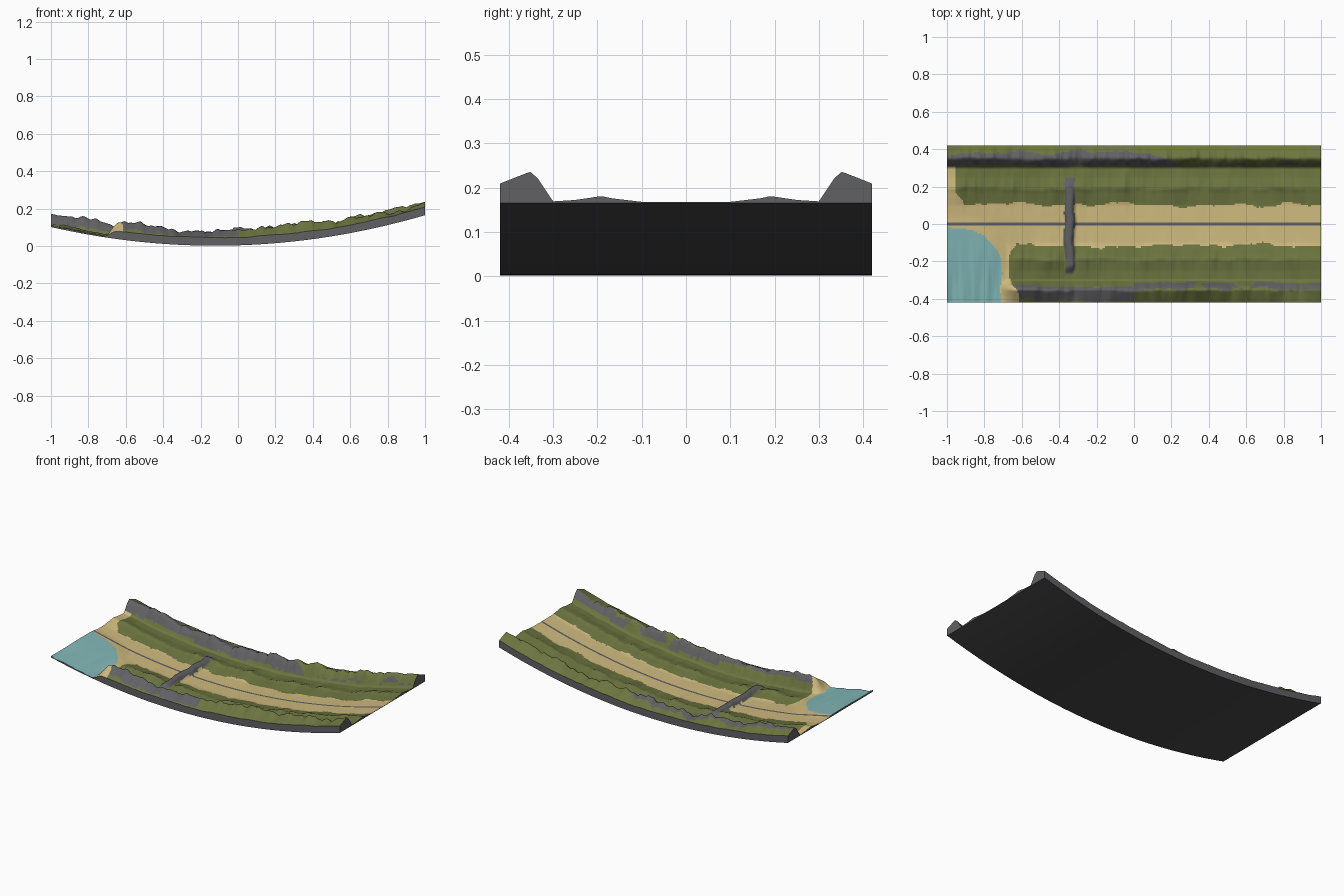
import bpy, bmesh
from mathutils import Vector, noise

if "Cube" in bpy.data.objects:
    bpy.data.objects.remove(bpy.data.objects["Cube"])

NX, NY, HALF = 260, 48, 0.42


def material(name, rgb):
    m = bpy.data.materials.new(name)
    m.diffuse_color = (*rgb, 1)
    m.use_nodes = True
    m.node_tree.nodes["Principled BSDF"].inputs["Base Color"].default_value = m.diffuse_color
    return m


SAND, GRASS, ROCK, WATER = range(4)
ground_mats = [material("sand", (0.62, 0.49, 0.21)), material("grass", (0.15, 0.175, 0.05)),
               material("rock", (0.12, 0.12, 0.13)), material("water", (0.225, 0.47, 0.47))]
hull_mats = [ground_mats[ROCK], material("dark underside", (0.065, 0.065, 0.067))]


def n(x, y, sx, sy, seed):
    return noise.noise(Vector((x * sx, y * sy, seed + 0.37)))


def folds(x, y, seed):
    # rough folds running across the valley
    return n(x, y, 7, 1.5, seed) + 0.6 * n(x, y, 19, 3, seed + 50) + 0.35 * n(x, y, 45, 4, seed + 90)


def lerp_profile(pts, t):
    for (a, za), (b, zb) in zip(pts, pts[1:]):
        if t <= b:
            return za + (zb - za) * (t - a) / (b - a)
    return pts[-1][1]


def smooth(a, b, t):
    t = max(0, min(1, (t - a) / (b - a)))
    return t * t * (3 - 2 * t)


def bottom(x):
    return 0.1295 * (x + 0.122) ** 2 + 0.002


def lake_distance(x, y):
    # below 1 inside the lake
    return (abs((x + 1) / 0.295) ** 2.8 + abs((y + 0.33) / 0.31) ** 2.8) ** (1 / 2.8)


def bar_offset(x, y):
    return abs(x + 0.345 - 0.012 * n(0, y, 0, 14, 4))


def thickness(x, y):
    a, s = abs(y), (1 if y > 0 else -1)
    fade = min(1, (1 - abs(x)) / 0.10)
    crest = 0.071 + fade * (0.013 + 0.030 * folds(x, y, 3 * s))
    hill = 0.016 + fade * (0.007 + 0.016 * folds(x, y, 9 * s))
    # half cross-section of the valley: floor, low hill, dip, cliff, outer edge
    shift = 0.012 * fade * n(x, 0, 14, 0, 60 * s)
    h = lerp_profile([(0, 0.002), (0.10, 0.003), (0.17 + shift, hill * 0.7), (0.19 + shift, hill),
                      (0.25, hill * 0.45), (0.30, 0.004 + 0.004 * fade),
                      (0.335 + shift * 0.6, crest * 0.8), (0.352 + shift * 0.6, crest),
                      (0.42, 0.044)], a)
    h += 0.004 * fade * folds(x, y, 7) * smooth(0.01, 0.10, a)
    # lake flattens the front left corner
    k = smooth(0.95, 1.25, lake_distance(x, y))
    ripple = 0.011 + 0.011 * folds(x, y, 11) * smooth(0.03, 0.3, a)
    h = h * k + ripple * (1 - k)
    # rock bar across the valley
    bar = (1 - smooth(0.012, 0.036, bar_offset(x, y))) * (1 - smooth(0.21, 0.27, abs(y + 0.01)))
    return max(h, 0.002 + bar * 0.032)


def zone(x, y):
    a = abs(y)
    seed = 20 if y > 0 else 33
    wob = 0.024 * n(x, 0, 6, 0, seed) + 0.012 * n(x, 0, 18, 0, seed + 1) + 0.004 * n(x, y, 60, 60, 5)
    if bar_offset(x, y) < 0.025 + 0.006 * n(x, y, 0, 25, 2) and -0.265 < y < 0.245:
        return ROCK
    if lake_distance(x, y) < 1 + 0.03 * n(x, y, 12, 12, 1):
        return WATER
    if a < 0.007:
        return ROCK
    round_end = 1 - smooth(0.10, 0.17, a)
    if y > 0:
        if a < 0.103 + wob:
            return SAND
        wide = smooth(0.3, 0.05, x) if x > 0.3 else 1 - smooth(0.05, 0.3, x)
        top = 0.318 + 0.058 * wide + 0.02 * max(0, 1 - abs(x + 0.28) / 0.15)
        if 0.312 + wob * 0.4 < a < top + wob:
            return ROCK
        return SAND if x < -0.95 + 0.04 * round_end + wob * 0.5 and a < 0.31 else GRASS
    shore = -0.665 + 0.04 * round_end + 0.05 * smooth(0.28, 0.38, a) + wob * 0.3
    if a < 0.115 + wob or x < shore:
        return SAND
    lo, hi = (0.33, 0.405) if x < 0 else (0.315, 0.35)
    if lo + wob * 0.6 < a < hi + wob and not (x > 0 and n(x, y, 9, 9, 40) > 0.15):
        return ROCK
    return GRASS


def make_object(name, bm, mats):
    me = bpy.data.meshes.new(name)
    bm.to_mesh(me)
    bm.free()
    for m in mats:
        me.materials.append(m)
    ob = bpy.data.objects.new(name, me)
    bpy.context.collection.objects.link(ob)


def top(x, y):
    return bottom(x) + thickness(x, y)


# grid lines, with one narrow strip along the centre line
xs = [-1 + 2 * i / NX for i in range(NX + 1)]
side = [0.007 + (HALF - 0.007) * j / NY for j in range(NY + 1)]
ys = [-v for v in reversed(side)] + side

# valley ground: one grid, coloured by zone
bm = bmesh.new()
grid = [[bm.verts.new((x, y, top(x, y))) for y in ys] for x in xs]
for i in range(NX):
    for j in range(len(ys) - 1):
        f = bm.faces.new((grid[i][j], grid[i + 1][j], grid[i + 1][j + 1], grid[i][j + 1]))
        f.smooth = True
        f.material_index = zone((xs[i] + xs[i + 1]) / 2, (ys[j] + ys[j + 1]) / 2)
make_object("valley_ground", bm, ground_mats)

# curved hull: dark underside and rock side walls
bm = bmesh.new()


def quad(pts, mat):
    f = bm.faces.new([bm.verts.new(p) for p in pts])
    f.material_index = mat


for x0, x1 in zip(xs, xs[1:]):
    b0, b1 = bottom(x0), bottom(x1)
    quad([(x0, -HALF, b0), (x0, HALF, b0), (x1, HALF, b1), (x1, -HALF, b1)], 1)
    for y in (-HALF, HALF):
        p = [(x0, y, b0), (x1, y, b1), (x1, y, top(x1, y)), (x0, y, top(x0, y))]
        quad(p if y < 0 else p[::-1], 0)
for y0, y1 in zip(ys, ys[1:]):
    for x in (-1, 1):
        p = [(x, y0, bottom(x)), (x, y1, bottom(x)), (x, y1, top(x, y1)), (x, y0, top(x, y0))]
        quad(p if x > 0 else p[::-1], 0)
bmesh.ops.remove_doubles(bm, verts=bm.verts, dist=1e-5)
make_object("curved_hull", bm, hull_mats)
